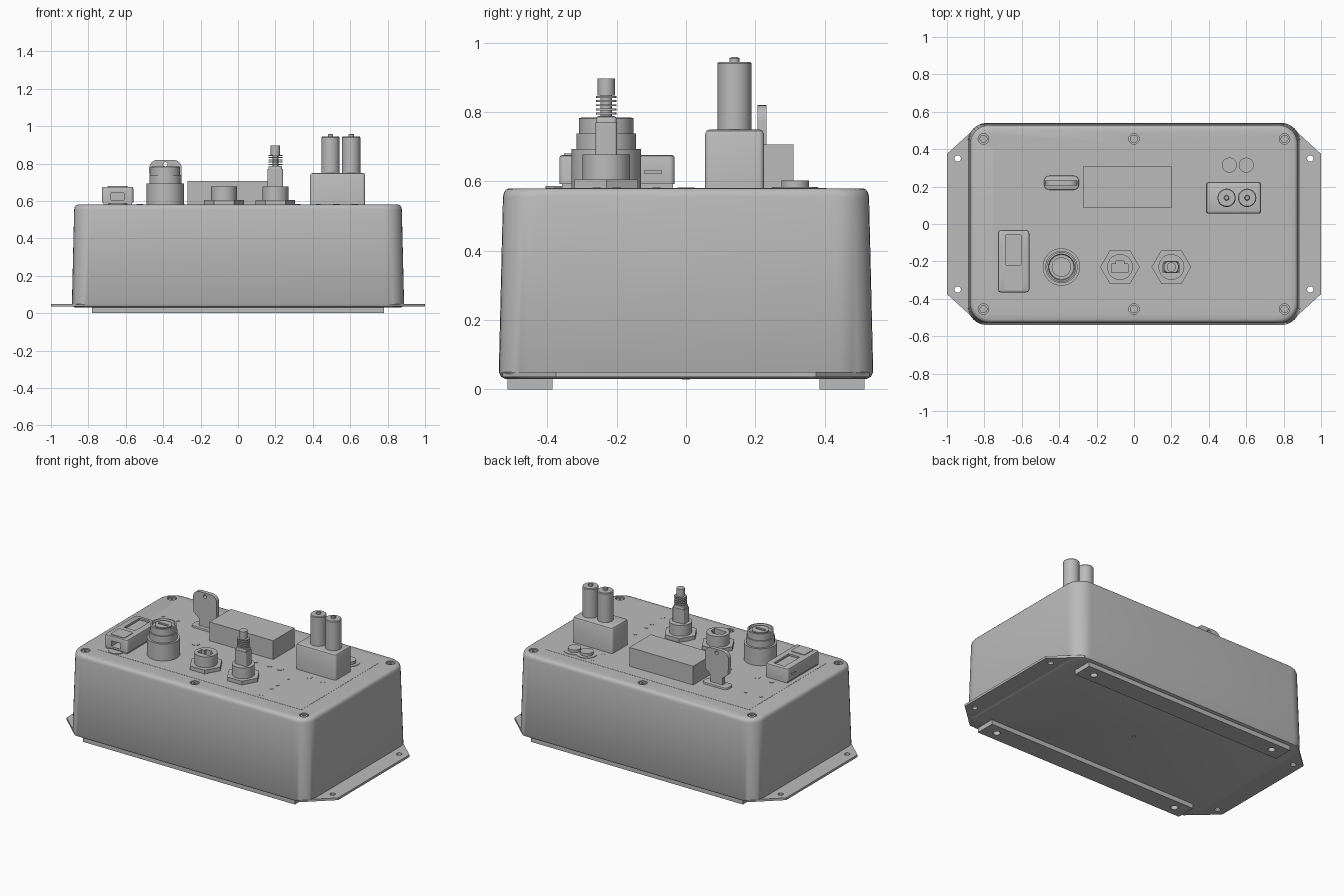
import bpy, bmesh, math
from mathutils import Vector

if "Cube" in bpy.data.objects:
    bpy.data.objects.remove(bpy.data.objects["Cube"], do_unlink=True)

grey = bpy.data.materials.new("plain grey")
grey.use_nodes = True
grey.diffuse_color = (0.5, 0.5, 0.5, 1)
grey.node_tree.nodes["Principled BSDF"].inputs["Base Color"].default_value = (0.5, 0.5, 0.5, 1)
parts = []
TOP = 0.58


def loft(name, rings):
    """Skin a stack of equal-length point loops and cap both ends."""
    bm = bmesh.new()
    loops = [[bm.verts.new(p) for p in ring] for ring in rings]
    n = len(loops[0])
    for a, b in zip(loops, loops[1:]):
        for i in range(n):
            j = (i + 1) % n
            bm.faces.new((a[i], a[j], b[j], b[i]))
    bm.faces.new(loops[0][::-1])
    bm.faces.new(loops[-1])
    bmesh.ops.recalc_face_normals(bm, faces=bm.faces)
    me = bpy.data.meshes.new(name)
    bm.to_mesh(me)
    bm.free()
    me.materials.append(grey)
    ob = bpy.data.objects.new(name, me)
    bpy.context.collection.objects.link(ob)
    parts.append(ob)
    return ob


def rounded(hx, hy, r, n=8):
    """Rounded rectangle outline."""
    pts = []
    for k, (sx, sy) in enumerate([(1, 1), (-1, 1), (-1, -1), (1, -1)]):
        for i in range(n + 1):
            a = math.pi / 2 * (k + i / n)
            pts.append((sx * (hx - r) + r * math.cos(a), sy * (hy - r) + r * math.sin(a)))
    return pts


def slab(name, x0, x1, y0, y1, z0, z1, r=0.0, edge=0.0):
    """Upright block with rounded corners and an optional softened top edge."""
    cx, cy, hx, hy = (x0 + x1) / 2, (y0 + y1) / 2, (x1 - x0) / 2, (y1 - y0) / 2
    steps = [(z0, 0), (z1 - edge, 0), (z1 - edge * 0.3, edge * 0.3), (z1, edge)] if edge else [(z0, 0), (z1, 0)]
    rings = []
    for z, d in steps:
        out = rounded(hx - d, hy - d, max(r - d, 0.002), 5) if r else [
            (hx - d, hy - d), (d - hx, hy - d), (d - hx, d - hy), (hx - d, d - hy)]
        rings.append([(cx + x, cy + y, z) for x, y in out])
    return loft(name, rings)


def turned(name, x, y, profile, sides=40):
    """Vertical turned part from (radius, height) pairs."""
    return loft(name, [[(x + r * math.cos(2 * math.pi * i / sides),
                         y + r * math.sin(2 * math.pi * i / sides), z)
                        for i in range(sides)] for r, z in profile])


def disc(name, x, y, r, z0, z1, sides=32):
    return turned(name, x, y, [(r, z0), (r, z1)], sides)


def cut(ob, cutters):
    """Subtract the cutters and discard them."""
    for c in cutters:
        m = ob.modifiers.new("cut", "BOOLEAN")
        m.operation, m.solver, m.object = "DIFFERENCE", "EXACT", c
    dg = bpy.context.evaluated_depsgraph_get()
    me = bpy.data.meshes.new_from_object(ob.evaluated_get(dg))
    ob.modifiers.clear()
    ob.data = me
    for c in cutters:
        parts.remove(c)
        bpy.data.objects.remove(c, do_unlink=True)


# Tapered enclosure with soft edges
levels = [(0.03, 0.87, 0.52), (0.036, 0.882, 0.533), (0.05, 0.888, 0.54), (0.555, 0.876, 0.528),
          (0.568, 0.873, 0.525), (0.576, 0.867, 0.519), (TOP, 0.858, 0.51)]
body = loft("enclosure", [[(x, y, z) for x, y in rounded(hx, hy, 0.1)] for z, hx, hy in levels])

# Recessed lid screws
spots = [(x, y) for x in (-0.805, 0, 0.805) for y in (-0.455, 0.455)]
cut(body, [disc("cutter", x, y, 0.028, TOP - 0.014, TOP + 0.02) for x, y in spots])
for x, y in spots:
    screw = disc("lid_screw", x, y, 0.021, TOP - 0.015, TOP - 0.004, 24)
    cut(screw, [disc("cutter", x, y, 0.011, TOP - 0.01, TOP + 0.01, 6)])

# Mounting flange with clipped corners and four holes
outline = [(1, 0.375), (0.83, 0.53), (-0.83, 0.53), (-1, 0.375),
           (-1, -0.375), (-0.83, -0.53), (0.83, -0.53), (1, -0.375)]
flange = loft("mounting_flange", [[(x, y, z) for x, y in outline] for z in (0.035, 0.05)])
cut(flange, [disc("cutter", sx * 0.942, sy * 0.35, 0.017, 0, 0.1) for sx in (-1, 1) for sy in (-1, 1)])

# Foot rails with blind holes
for s in (-1, 1):
    rail = slab("foot_rail", -0.78, 0.78, s * 0.45 - 0.065, s * 0.45 + 0.065, 0, 0.034)
    cut(rail, [disc("cutter", x, s * 0.45, 0.022, -0.01, 0.027) for x in (-0.69, 0.69)])
disc("base_plug", 0, 0, 0.012, 0.028, 0.04, 20)

# Thin face panel and its flush indicators
slab("face_panel", -0.75, 0.75, -0.405, 0.405, TOP - 0.01, TOP + 0.001)
small = [(-0.7, 0.21), (-0.59, 0.21)] + [(0.43, s * y) for s in (-1, 1) for y in (0.085, 0.2, 0.258, 0.37)]
medium = [(x, 0) for x in (-0.63, -0.525, 0.13, 0.235, 0.525, 0.625)]
large = [(-0.31, 0), (0.31, 0)]
for group, r in ((small, 0.012), (medium, 0.018), (large, 0.024)):
    for x, y in group:
        disc("indicator", x, y, r, TOP - 0.005, TOP + 0.003, 20)

# Display box
slab("display_box", -0.27, 0.2, 0.085, 0.31, TOP - 0.005, 0.706)

# Key switch: rounded base and upright key
slab("key_base", -0.48, -0.295, 0.183, 0.258, TOP - 0.005, 0.594, 0.025, 0.004)
half = [(0.045, TOP), (0.045, 0.64), (0.085, 0.675), (0.087, 0.775)]
half += [(0.042 + 0.045 * math.cos(a), 0.775 + 0.045 * math.sin(a))
         for a in [math.pi / 2 * i / 6 for i in range(1, 7)]]
shape = half + [(-x, z) for x, z in reversed(half)]
key = loft("key", [[(x - 0.388, y, z) for x, z in shape] for y in (0.206, 0.232)])
hole = loft("cutter", [[(-0.388 + 0.012 * math.cos(i * math.pi / 8), y, 0.796 + 0.012 * math.sin(i * math.pi / 8))
                        for i in range(16)] for y in (0.1, 0.3)])
cut(key, [hole])

# Terminal block with two capped posts
slab("terminal_block", 0.385, 0.68, 0.055, 0.225, TOP - 0.005, 0.75, 0.015, 0.014)
for x in (0.495, 0.605):
    turned("terminal_post", x, 0.14, [(0.049, 0.74), (0.049, 0.94), (0.045, 0.945), (0.014, 0.945),
                                      (0.014, 0.955), (0.01, 0.958)])

# Paired push buttons behind the block
for x in (0.51, 0.6):
    turned("push_button", x, 0.315, [(0.064, TOP - 0.005), (0.064, 0.584), (0.04, 0.584), (0.04, 0.602)])

# Rotary lock: stepped barrel, dished top and slotted core
bx, by = -0.388, -0.23
turned("lock_barrel", bx, by, [(0.1, TOP - 0.005), (0.1, 0.694), (0.086, 0.694), (0.086, 0.738),
                               (0.079, 0.738), (0.079, 0.782), (0.07, 0.784), (0.066, 0.77)], 48)
core = disc("lock_core", bx, by, 0.052, 0.765, 0.78)
cut(core, [slab("cutter", bx - 0.035, bx + 0.035, by - 0.009, by + 0.009, 0.772, 0.8)])

# Panel sockets on hexagonal nuts
for x in (-0.075, 0.2):
    disc("socket_nut", x, by, 0.106, TOP - 0.005, 0.606, 6)
    barrel = disc("socket_barrel", x, by, 0.069, 0.6, 0.677)
    cut(barrel, [slab("cutter", x - 0.044, x + 0.044, by - 0.028, by + 0.016, 0.62, 0.7),
                 slab("cutter", x - 0.022, x + 0.022, by, by + 0.032, 0.62, 0.7)])

# Cable plug with ribbed strain relief
slab("plug_body", 0.157, 0.241, by - 0.031, by + 0.031, 0.63, 0.77, 0.008)
slab("plug_shoulder", 0.163, 0.235, by - 0.029, by + 0.029, 0.765, 0.788, 0.008, 0.006)
disc("relief_core", 0.2, by, 0.016, 0.78, 0.85, 20)
for i in range(5):
    z = 0.793 + i * 0.012
    slab("relief_rib", 0.163, 0.237, by - 0.029, by + 0.029, z, z + 0.005, 0.02)
disc("cable_end", 0.2, by, 0.025, 0.847, 0.897, 24)

# Small network module with screen, hatch, side slots and front jack
slab("module_foot", -0.72, -0.567, -0.358, -0.037, TOP - 0.005, 0.6)
module = slab("module_case", -0.727, -0.56, -0.365, -0.033, 0.592, 0.676, 0.015, 0.008)
cut(module, [slab("cutter", -0.685, -0.603, -0.22, -0.06, 0.664, 0.7),
             slab("cutter", -0.678, -0.61, -0.4, -0.3, 0.605, 0.642),
             slab("cutter", -0.57, -0.5, -0.12, -0.07, 0.623, 0.632),
             slab("cutter", -0.8, -0.717, -0.12, -0.07, 0.623, 0.632)])
slab("module_screen", -0.677, -0.611, -0.212, -0.068, 0.655, 0.669)
slab("module_hatch", -0.695, -0.592, -0.352, -0.255, 0.67, 0.68, 0.012)
disc("module_cable_pad", -0.644, -0.355, 0.05, TOP - 0.005, 0.586)

# Smooth the curved parts while keeping edges crisp
bpy.ops.object.select_all(action="DESELECT")
for ob in parts:
    ob.select_set(True)
bpy.context.view_layer.objects.active = body
bpy.ops.object.shade_smooth_by_angle(angle=math.radians(32))
